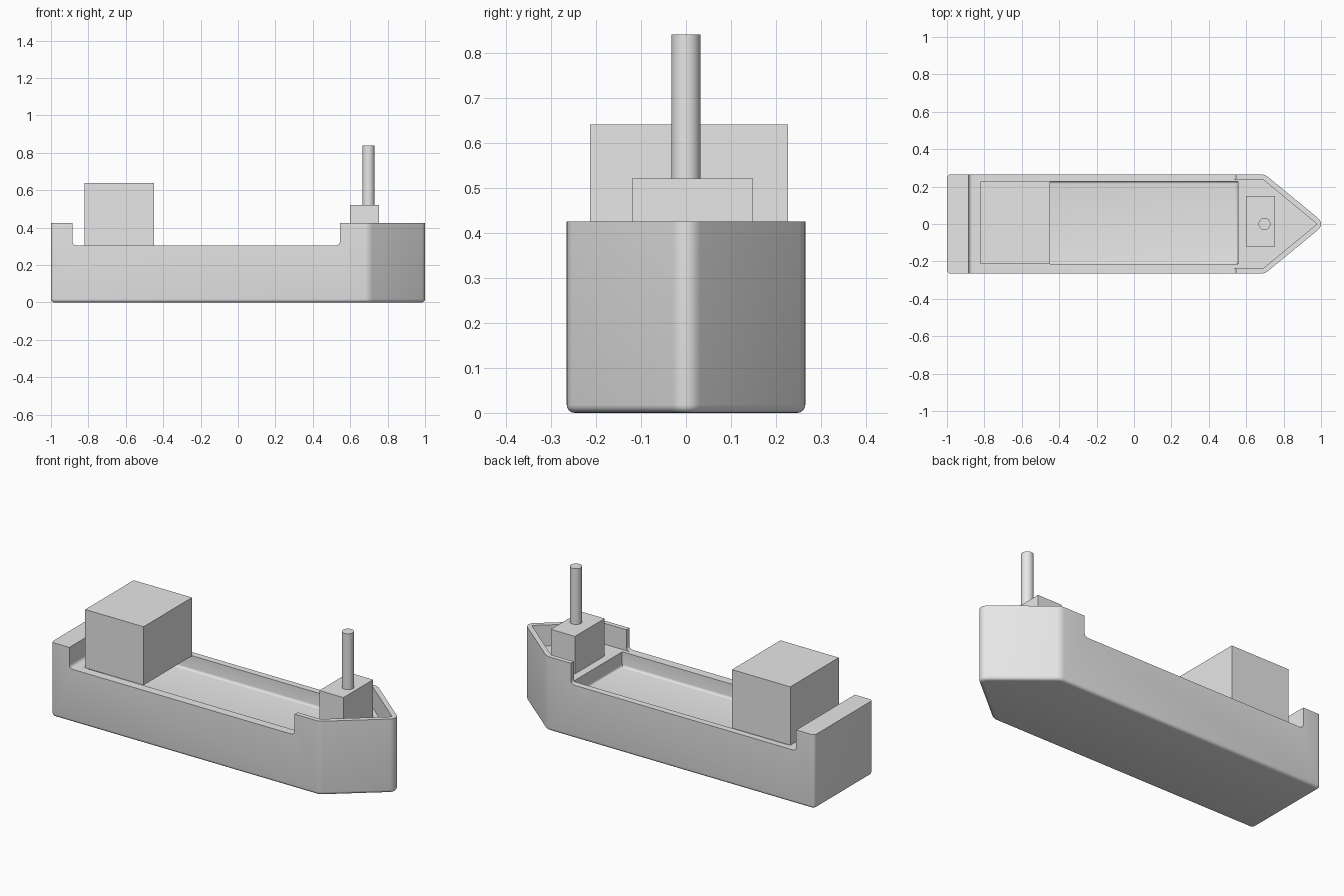
import bpy, bmesh, math

cube = bpy.data.objects.get("Cube")
if cube:
    bpy.data.objects.remove(cube, do_unlink=True)

grey = bpy.data.materials.new("plain_grey")
grey.use_nodes = True
grey.diffuse_color = (0.8, 0.8, 0.8, 1)
grey.node_tree.nodes["Principled BSDF"].inputs["Base Color"].default_value = (0.8, 0.8, 0.8, 1)

DECK, TOP = 0.305, 0.425


def round_edges(bm, rule, width, segments=4):
    """Bevel every edge whose two end points satisfy the rule."""
    edges = [e for e in bm.edges if rule(e.verts[0].co, e.verts[1].co)]
    bmesh.ops.bevel(bm, geom=edges, offset=width, segments=segments,
                    profile=0.5, affect='EDGES', clamp_overlap=False)


def prism(outline, z0, z1):
    """Extrude a flat outline between two heights."""
    bm = bmesh.new()
    base = bm.faces.new([bm.verts.new((x, y, z0)) for x, y in outline])
    new = bmesh.ops.extrude_face_region(bm, geom=[base])["geom"]
    for v in new:
        if isinstance(v, bmesh.types.BMVert):
            v.co.z = z1
    bmesh.ops.recalc_face_normals(bm, faces=bm.faces)
    return bm


def box(x0, x1, y0, y1, z0, z1):
    return prism([(x0, y0), (x1, y0), (x1, y1), (x0, y1)], z0, z1)


def finish(name, bm):
    mesh = bpy.data.meshes.new(name)
    bmesh.ops.recalc_face_normals(bm, faces=bm.faces)
    bm.to_mesh(mesh)
    bm.free()
    mesh.materials.append(grey)
    obj = bpy.data.objects.new(name, mesh)
    bpy.context.collection.objects.link(obj)
    return obj


def activate(obj):
    bpy.ops.object.select_all(action='DESELECT')
    obj.select_set(True)
    bpy.context.view_layer.objects.active = obj


def cut(target, cutter):
    mod = target.modifiers.new("cut", 'BOOLEAN')
    mod.operation = 'DIFFERENCE'
    mod.solver = 'EXACT'
    mod.object = cutter
    activate(target)
    bpy.ops.object.modifier_apply(modifier=mod.name)
    bpy.data.objects.remove(cutter, do_unlink=True)


def smooth(obj):
    activate(obj)
    bpy.ops.object.shade_smooth_by_angle(angle=math.radians(30))


def upright(a, b):
    return abs(a.z - b.z) > 0.1


# Hull: pointed prism with a rounded stem, shoulders, stern corners and bottom
bm = prism([(-1, -0.265), (0.7, -0.265), (1.022, 0), (0.7, 0.265), (-1, 0.265)], 0, TOP)
round_edges(bm, lambda a, b: upright(a, b) and a.x > 1, 0.049, 8)
round_edges(bm, lambda a, b: upright(a, b) and abs(a.x - 0.7) < 0.01, 0.02)
round_edges(bm, lambda a, b: upright(a, b) and a.x < -0.9, 0.02)
round_edges(bm, lambda a, b: max(a.z, b.z) < 0.001, 0.018)
hull = finish("hull", bm)

# Low middle deck between stern block and bow, with rounded lower corners
bm = box(-0.885, 0.545, -0.5, 0.5, DECK, 0.7)
round_edges(bm, lambda a, b: max(a.z, b.z) < DECK + 0.01 and abs(a.x - b.x) < 0.01, 0.02)
cut(hull, finish("deck_cutter", bm))

# Bow well inside thin bulwarks
bm = prism([(0.4, -0.238), (0.69, -0.238), (0.978, 0), (0.69, 0.238), (0.4, 0.238)], DECK, 0.7)
cut(hull, finish("bow_cutter", bm))

# Sunken hold with a softly rounded floor edge
bm = box(-0.8, 0.555, -0.215, 0.228, 0.22, 0.5)
round_edges(bm, lambda a, b: max(a.z, b.z) < 0.23, 0.014)
cut(hull, finish("hold_cutter", bm))
smooth(hull)

# Deckhouse, bow house and mast
finish("deckhouse", box(-0.82, -0.45, -0.213, 0.226, DECK, 0.64))
finish("bow_house", box(0.6, 0.753, -0.12, 0.149, DECK, 0.52))
circle = [(0.698 + 0.032 * math.cos(math.tau * i / 32), 0.032 * math.sin(math.tau * i / 32))
          for i in range(32)]
smooth(finish("mast", prism(circle, 0.52, 0.84)))
